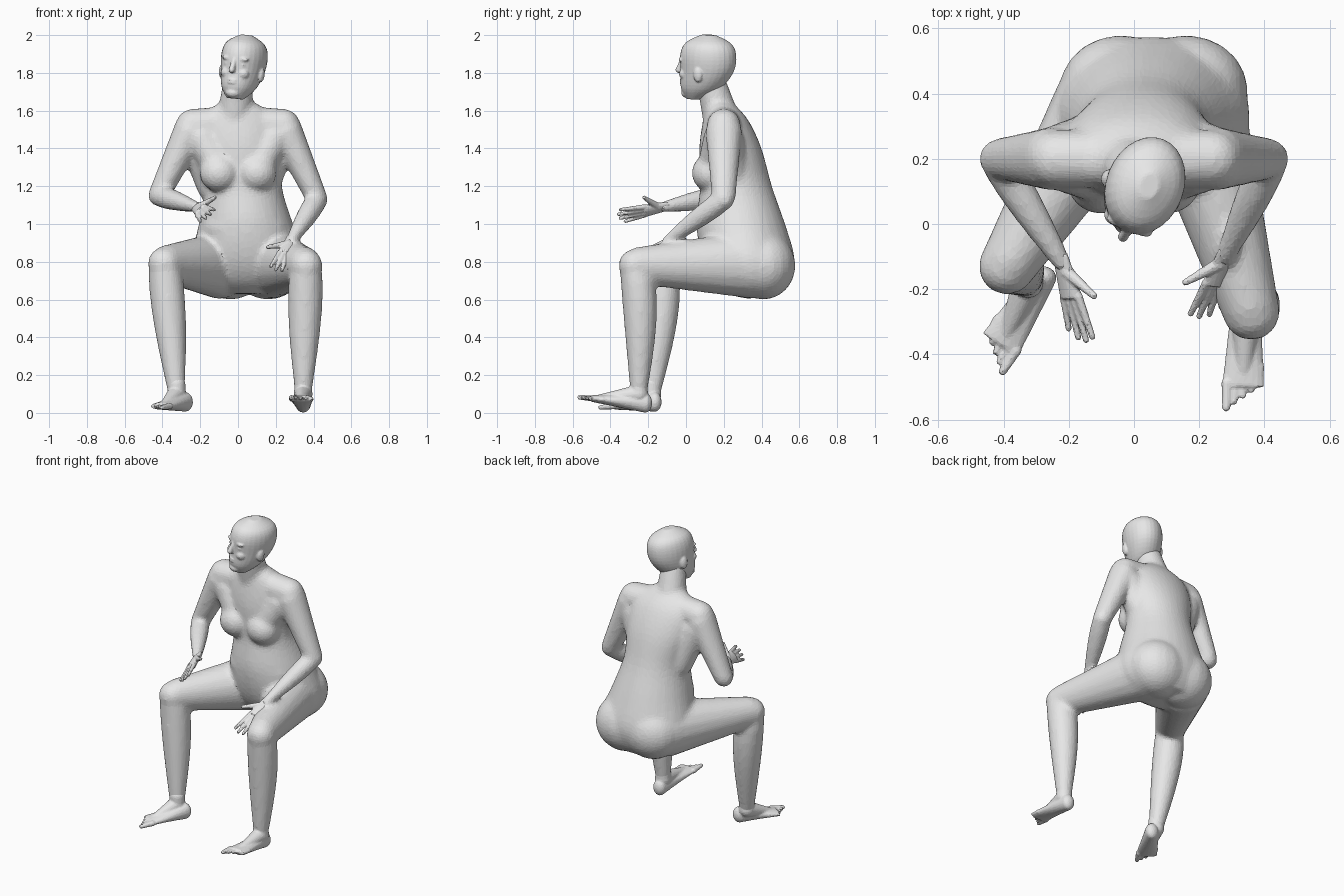
import bpy, bmesh, math
from mathutils import Vector, Matrix

cube = bpy.data.objects.get("Cube")
if cube:
    bpy.data.objects.remove(cube, do_unlink=True)

grey = bpy.data.materials.new("plain grey")
grey.use_nodes = True
grey.diffuse_color = (0.8, 0.8, 0.8, 1)
for node in grey.node_tree.nodes:
    if node.type == 'BSDF_PRINCIPLED':
        node.inputs["Base Color"].default_value = grey.diffuse_color

RIGHTWARD, UPWARD = Vector((1, 0, 0)), Vector((0, 0, 1))
NO_SAG = Vector()


def loft(bm, sections, axis, across, sides):
    """Closed skin over elliptical sections (centre, half_width, half_depth)."""
    axis = axis.normalized()
    across = (across - axis * across.dot(axis)).normalized()
    deep = axis.cross(across)
    rings = []
    for centre, width, depth in sections:
        ring = []
        for k in range(sides):
            angle = math.tau * k / sides
            offset = across * width * math.cos(angle) + deep * depth * math.sin(angle)
            ring.append(bm.verts.new(centre + offset))
        rings.append(ring)
    for low, high in zip(rings, rings[1:]):
        for k in range(sides):
            following = (k + 1) % sides
            bm.faces.new((low[k], low[following], high[following], high[k]))
    bm.faces.new(reversed(rings[0]))
    bm.faces.new(rings[-1])


def ball(bm, centre, radii):
    place = Matrix.LocRotScale(Vector(centre), None, Vector(radii))
    bmesh.ops.create_uvsphere(bm, u_segments=20, v_segments=14, radius=1, matrix=place)


def limb(bm, start, end, thick, thin, bulge=0, sag=NO_SAG, flat=1,
         across=RIGHTWARD, sides=16, rounded=True):
    """Tapered limb with a muscle bulge near its start and rounded ends."""
    start, end = Vector(start), Vector(end)
    sections = []
    steps = 8
    for i in range(steps + 1):
        t = i / steps
        swell = math.sin(math.pi * t ** 0.7)
        radius = thick + (thin - thick) * t + bulge * swell
        sections.append((start.lerp(end, t) + sag * swell, radius, radius * flat))
    loft(bm, sections, end - start, across, sides)
    if rounded:
        for centre, radius in ((start, thick), (end, thin)):
            ball(bm, centre, (radius, radius, radius))


def stack(bm, rows, lean, sides):
    """Level sections (height, centre y, half_width, half_depth), curved between rows."""
    rows = [Vector(row) for row in rows]
    rows = [rows[0]] + rows + [rows[-1]]
    sections = []
    steps = 4
    for before, low, high, after in zip(rows, rows[1:], rows[2:], rows[3:]):
        for k in range(steps + 1):
            t = k / steps
            ease = t * (1 - t) / 2
            bend = (high - before) * ease * (1 - t) - (after - low) * ease * t
            blend = t * t * (3 - 2 * t)
            z, y, width, depth = low.lerp(high, blend) + bend
            if k < steps or after is high:
                sections.append((Vector((lean(z), y, z)), width, depth))
    loft(bm, sections, UPWARD, RIGHTWARD, sides)


def part(name, bm, grain, softness, pose=Matrix()):
    """Fuse the overlapping shapes into one skin with broad flat facets."""
    bm.transform(pose)
    bmesh.ops.recalc_face_normals(bm, faces=bm.faces[:])
    mesh = bpy.data.meshes.new(name)
    bm.to_mesh(mesh)
    bm.free()
    mesh.materials.append(grey)
    obj = bpy.data.objects.new(name, mesh)
    bpy.context.collection.objects.link(obj)
    blend = obj.modifiers.new("blend", 'REMESH')
    blend.mode = 'VOXEL'
    blend.voxel_size = grain
    relax = obj.modifiers.new("relax", 'SMOOTH')
    relax.factor = 0.5
    relax.iterations = softness
    facets = obj.modifiers.new("facets", 'DECIMATE')
    facets.ratio = 0.25


# Torso, hips shifted a little to the left
body = bmesh.new()
stack(body, [(.63, .37, .2, .13), (.7, .35, .27, .2), (.82, .33, .3, .245), (1, .29, .25, .235),
             (1.2, .265, .205, .19), (1.4, .235, .23, .165), (1.55, .21, .21, .12),
             (1.64, .18, .1, .07)],
      lambda z: (1.6 - z) * .07, 28)

# Chest, seat, shoulder girdle and flanks
for side in (-1, 1):
    ball(body, (side * .1, .125, 1.27), (.105, .095, .1))
    limb(body, (side * .1, .145, 1.3), (side * .19, .18, 1.45), .085, .09)
    ball(body, (.06 + side * .1, .41, .78), (.19, .17, .18))
    limb(body, (0, .2, 1.54), (side * .24, .2, 1.52), .09, .09)
    limb(body, (side * .14, .26, 1.2), (side * .22, .22, 1.43), .08, .09)

# Belly and neck
ball(body, (.04, .21, .98), (.23, .15, .12))
limb(body, (-.015, .18, 1.58), (0, .13, 1.76), .095, .078)

# Joints of the pose
left = dict(shoulder=(.25, .2, 1.5), elbow=(.42, .2, 1.13), wrist=(.28, -.1, .91),
            hip=(.18, .35, .785), knee=(.36, -.27, .78), ankle=(.345, -.25, .1))
right = dict(shoulder=(-.25, .2, 1.5), elbow=(-.42, .2, 1.15), wrist=(-.22, -.12, 1.09),
             hip=(-.09, .35, .78), knee=(-.39, -.13, .79), ankle=(-.325, -.18, .1))

# Arms and legs
calf_sag = Vector((0, .02, 0))
for joint in (left, right):
    limb(body, joint["shoulder"], joint["elbow"], .09, .057, flat=1.1)
    limb(body, joint["elbow"], joint["wrist"], .055, .03, bulge=.01)
    limb(body, joint["hip"], joint["knee"], .165, .088, flat=1.1)
    limb(body, joint["knee"], joint["ankle"], .082, .045, bulge=.022, sag=calf_sag)
part("body", body, .012, 16)


# Hands: palm, four fanned fingers and a thumb
def hand(name, wrist, forward, across):
    bm = bmesh.new()
    wrist, forward, across = Vector(wrist), Vector(forward).normalized(), Vector(across)
    across = (across - forward * across.dot(forward)).normalized()
    knuckles = wrist + forward * .11
    limb(bm, wrist - forward * .03, knuckles, .029, .042, flat=.55, across=across, rounded=False)
    for i, length in enumerate((.13, .14, .13, .1)):
        spread = 1.5 - i
        root = knuckles + across * spread * .021
        tip = root + forward * length + across * spread * .01
        limb(bm, root, tip, .014, .01, across=across, sides=8)
    thumb_root = wrist + forward * .03 + across * .01
    limb(bm, thumb_root, wrist + forward * .11 + across * .1, .021, .011, across=across, sides=8)
    part(name, bm, .005, 3)


hand("left_hand", left["wrist"], (-.25, -.7, -.6), (-.8, 0, .3))
hand("right_hand", right["wrist"], (.25, -.95, -.2), (.7, 0, .7))


# Feet: sole wedge, instep from the ankle, then five toes from inner to outer
def foot(name, ankle, heel, toe_joint, side):
    bm = bmesh.new()
    ankle, heel, toe_joint = Vector(ankle), Vector(heel), Vector(toe_joint)
    heading = (toe_joint - heel).normalized()
    inner = heading.cross(UPWARD).normalized() * side
    sections = []
    steps = 6
    for i in range(steps + 1):
        t = i / steps
        sections.append((heel.lerp(toe_joint, t), .042 + .024 * t, .052 - .034 * t))
    loft(bm, sections, heading, inner, 16)
    ball(bm, heel, (.042, .036, .052))
    limb(bm, ankle + UPWARD * .05, ankle, .047, .049)
    limb(bm, ankle, heel.lerp(toe_joint, .85), .05, .024, across=inner)
    for i in range(5):
        thickness = .014 if i else .018
        root = toe_joint + inner * (.05 - .025 * i) - heading * (.013 * i + .01)
        limb(bm, root, root + heading * (.075 - .006 * i), thickness, thickness * .75, sides=8)
    part(name, bm, .006, 4)


foot("left_foot", left["ankle"], (.345, -.215, .053), (.335, -.5, .077), 1)
foot("right_foot", right["ankle"], (-.28, -.165, .058), (-.41, -.37, .035), -1)

# Head, turned and tilted a little
pose = (Matrix.Translation((.025, .103, 1.85)) @ Matrix.Rotation(math.radians(6), 4, 'Y')
        @ Matrix.Rotation(math.radians(-21), 4, 'Z'))
head = bmesh.new()
stack(head, [(-.19, -.06, .045, .045), (-.13, -.025, .088, .11), (-.04, .01, .112, .145),
             (.05, .016, .118, .152), (.11, .016, .096, .122), (.152, .015, .03, .04)],
      lambda z: 0, 28)

# Face: nose, brows, cheeks, eyes, ears, lips and chin
limb(head, (0, -.13, .02), (0, -.152, -.04), .011, .017, sides=10)
for side in (-1, 1):
    ball(head, (side * .04, -.117, .022), (.036, .016, .012))
    ball(head, (side * .045, -.1, -.055), (.034, .03, .03))
    ball(head, (side * .043, -.112, -.008), (.018, .014, .01))
    ball(head, (side * .112, 0, -.05), (.016, .025, .04))
    ball(head, (0, -.128, -.1 + side * .007), (.028, .016, .008))
ball(head, (0, -.1, -.16), (.04, .035, .028))
part("head", head, .006, 4, pose)
